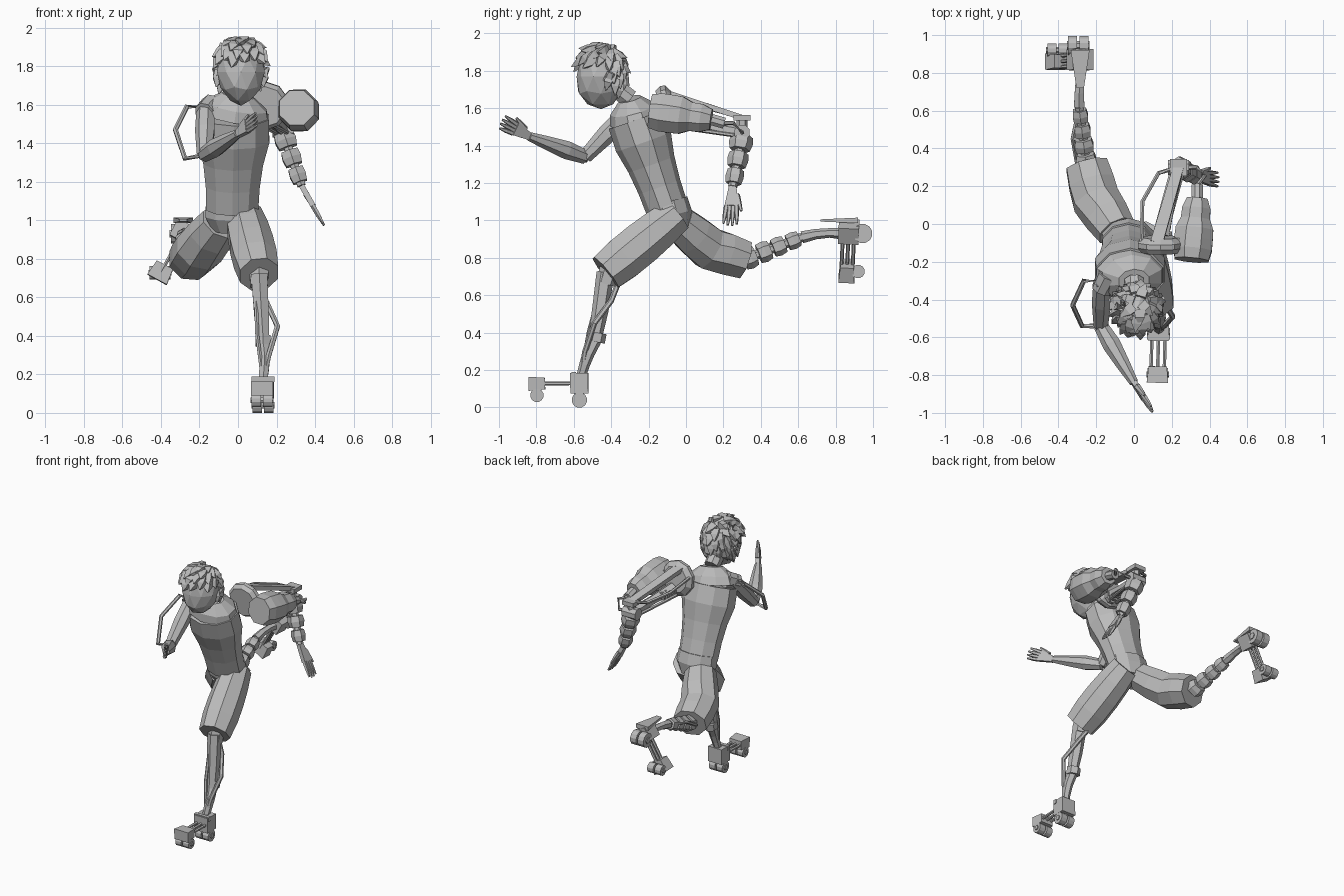
import bpy, bmesh, math
from math import pi, cos, sin
from mathutils import Vector

old_cube = bpy.data.objects.get("Cube")
if old_cube:
    bpy.data.objects.remove(old_cube, do_unlink=True)

shade = .5
grey = bpy.data.materials.new("plain_grey")
grey.use_nodes = True
grey.diffuse_color = (shade, shade, shade, 1)
grey.node_tree.nodes["Principled BSDF"].inputs["Base Color"].default_value = grey.diffuse_color


def at(x, y, z):
    return Vector((x, y, z))


def finish(name, bm):
    bmesh.ops.recalc_face_normals(bm, faces=bm.faces)
    mesh = bpy.data.meshes.new(name)
    bm.to_mesh(mesh)
    bm.free()
    mesh.materials.append(grey)
    bpy.context.collection.objects.link(bpy.data.objects.new(name, mesh))


def along(path, t):
    """Point at fraction t of a path, counted evenly by its joints."""
    place = t * (len(path) - 1)
    index = min(int(place), len(path) - 2)
    return path[index].lerp(path[index + 1], place - index)


def add_limb(bm, path, widths, flat=1, sides=8):
    """Loft along a path; the half widths are spread evenly over it."""
    last = len(widths) - 1
    points = [along(path, i / last) for i in range(last + 1)]
    loops = []
    for i, width in enumerate(widths):
        tangent = (points[min(i + 1, last)] - points[max(i - 1, 0)]).normalized()
        across = at(0, 0, 1) if abs(tangent.x) > .9 else at(1, 0, 0)
        across = (across - tangent * across.dot(tangent)).normalized()
        depth = tangent.cross(across) * flat
        radius = width / cos(pi / sides)
        loops.append([])
        for j in range(sides):
            angle = (j + .5) * 2 * pi / sides
            offset = across * cos(angle) + depth * sin(angle)
            loops[-1].append(bm.verts.new(points[i] + offset * radius))
    for low, high in zip(loops, loops[1:]):
        for j in range(sides):
            bm.faces.new((low[j - 1], low[j], high[j], high[j - 1]))
    bm.faces.new(loops[0])
    bm.faces.new(loops[-1])


def limb(name, path, widths, flat=1, sides=8):
    bm = bmesh.new()
    add_limb(bm, path, widths, flat, sides)
    finish(name, bm)


def rod(name, path, radius=.01, sides=6):
    limb(name, path, [radius] * len(path), sides=sides)


def block(name, centre, size):
    bm = bmesh.new()
    bmesh.ops.create_cube(bm, size=1)
    bmesh.ops.scale(bm, vec=size, verts=bm.verts)
    bmesh.ops.translate(bm, vec=centre, verts=bm.verts)
    finish(name, bm)


def wheels(name, centre, radius):
    # Pair of wheels sharing an axle
    tread, axle = at(.024, 0, 0), at(.06, 0, 0)
    for side, offset in (("left", at(.03, 0, 0)), ("right", at(-.03, 0, 0))):
        hub = centre + offset
        rod(f"{name}_{side}", [hub - tread, hub + tread], radius, sides=12)
    rod(f"{name}_axle", [centre - axle, centre + axle], radius * .4)


def segments(name, start, end, count, thick, thin):
    # Row of boxy armour segments around a core
    for i in range(count):
        width = thick + (thin - thick) * i / count
        piece = [start.lerp(end, (i + part) / count) for part in (0, .4, .8)]
        limb(f"{name}_segment_{i + 1}", piece, [width * .9, width, width * .85], sides=6)
    rod(f"{name}_core", [start, end], thin * .6)


def hand(name, wrist, tip, spread):
    # Flat palm, four fanned fingers and a thumb
    reach = tip - wrist
    side = (spread - reach * spread.dot(reach) / reach.length_squared).normalized()
    normal = reach.normalized().cross(side)
    bm = bmesh.new()
    corners = []
    for part, width in ((0, .02), (.5, .036)):
        for a in (-width, width):
            for b in (-.014, .014):
                corners.append(bm.verts.new(wrist + reach * part + side * a + normal * b))
    bmesh.ops.convex_hull(bm, input=corners)
    for finger in (-1.5, -.5, .5, 1.5):
        knuckle = wrist + reach * .5 + side * finger * .018
        end = tip + side * finger * .024 - reach * abs(finger) * .04
        add_limb(bm, [knuckle, end], [.011, .01, .005], sides=5)
    base = wrist + reach * .2 + side * .025
    end = base + reach * .4 + side * .03
    add_limb(bm, [base, end], [.014, .011, .006], sides=5)
    finish(name, bm)


# Joints of the running pose
waist, chest, throat = at(-.03, -.1, 1.06), at(-.02, -.27, 1.54), at(0, -.3, 1.65)
skull = at(.015, -.455, 1.77)
left_hip, left_knee, left_ankle = at(.03, -.05, 1.03), at(.11, -.43, .72), at(.13, -.56, .17)
right_hip, right_knee, right_ankle = at(-.09, -.04, .99), at(-.25, .31, .79), at(-.28, .84, .93)
right_shoulder, right_elbow = at(-.165, -.3, 1.59), at(-.175, -.54, 1.34)
right_wrist, right_fingertip = at(0, -.84, 1.45), at(.1, -.99, 1.53)
left_shoulder, left_elbow = at(.14, -.1, 1.6), at(.235, .3, 1.47)
left_wrist, left_fingertip = at(.33, .25, 1.18), at(.45, .235, .97)

# Torso, neck and waist
limb("torso", [waist, chest], [.135, .14, .155, .185, .18], flat=.8, sides=10)
limb("shoulder_slope", [chest, throat], [.18, .16, .08], flat=.75, sides=10)
limb("neck", [throat, skull], [.05, .05])
limb("pelvis", [at(-.03, -.06, .95), waist + at(0, 0, .04)], [.1, .14, .135], flat=.78, sides=10)

# Shorts
limb("left_shorts_leg", [left_hip, left_knee], [.09, .105, .112, .112, .1], flat=1.03)
limb("right_shorts_leg", [right_hip, at(-.2, .125, .85), right_knee],
     [.1, .115, .122, .12, .11], flat=.92)

# Head: faceted skull narrowing to the jaw, fuller towards the face
bm = bmesh.new()
bmesh.ops.create_icosphere(bm, subdivisions=2, radius=1)
for vert in bm.verts:
    x, y, z = vert.co
    jaw = 1 - max(0, -z - .2) * .3
    face = 1.1 if z < 0 and y < 0 else 1
    vert.co = skull + at(x * jaw * .13, y * face * .13, z * .175)
finish("head", bm)
for name, side in (("left_ear", 1), ("right_ear", -1)):
    lobe = skull + at(side * .12, .035, -.03)
    limb(name, [lobe, lobe + at(side * .02, .02, .05)], [.012, .009], flat=2, sides=5)

# Hair: overlapping pointed locks lying close, sweeping away from the crown
bm = bmesh.new()
crown = at(.1, .35, .93)
locks = 130
for i in range(locks):
    height = 1 - (2 * i + 1) / locks
    turn = i * pi * (3 - math.sqrt(5))
    ring = math.sqrt(1 - height * height)
    out = at(cos(turn) * ring, sin(turn) * ring, height)
    if height > .52 or (out.y > .3 and height > -.25):
        flow = out - crown
        flow = (flow - out * flow.dot(out)).normalized()
        root = skull + at(out.x * .115, out.y * .118, out.z * .16)
        bend = root + flow * .04 + out * .006
        tip = root + flow * .085 + out * (i % 3) * .01
        add_limb(bm, [root, bend, tip], [.028, .026, .002], flat=.8, sides=4)
finish("hair", bm)

# Right arm, reaching forward
limb("right_shoulder", [right_shoulder + at(.03, .03, .01), right_shoulder + at(-.01, -.05, -.03)],
     [.055, .05])
limb("right_upper_arm", [right_shoulder, right_elbow], [.045, .048, .035], sides=7)
limb("right_forearm", [right_elbow, right_wrist], [.035, .045, .035, .022], sides=7)
hand("right_hand", right_wrist, right_fingertip, at(0, .3, 1))
rod("right_arm_loop", [right_shoulder, right_shoulder + at(-.1, 0, 0), at(-.325, -.43, 1.47),
                       right_elbow + at(-.1, 0, -.02), right_elbow], .012)

# Left shoulder plate and stacked joint discs
limb("shoulder_plate", [left_shoulder + at(0, -.05, -.01), left_shoulder + at(0, .03, 0)],
     [.1, .12, .12, .09], sides=10)
disc_step = at(0, .035, 0)
for i in range(4):
    disc = left_shoulder + at(.02, .04, -.08) + disc_step * i
    rod(f"shoulder_disc_{i + 1}", [disc, disc + disc_step * .6], .042 - i * .005, sides=8)

# Canister with nozzle and hose
canister_front, canister_back = at(.305, -.19, 1.585), at(.335, .135, 1.54)
limb("canister", [canister_front, canister_back], [.09, .102, .102, .1, .077, .075, .055])
nozzle = canister_back + at(0, .07, -.02)
rod("canister_nozzle", [canister_back, nozzle], .03, sides=8)
rod("canister_hose", [nozzle, nozzle + at(.04, .05, 0), left_elbow + at(.1, 0, 0), left_elbow])
block("canister_mount", left_shoulder + at(.08, 0, 0), (.12, .05, .08))

# Left upper arm: beam, bone, rods and side loop
elbow_top = left_elbow + at(0, 0, .08)
limb("upper_arm_beam", [left_shoulder + at(-.02, 0, .08), elbow_top], [.033, .028], flat=.5, sides=4)
limb("upper_arm_bone", [left_shoulder + at(.01, .04, -.06), left_elbow], [.035, .027, .03], sides=6)
for side in (-.03, .03):
    rod("upper_arm_rod", [left_shoulder + at(side, .05, -.1), left_elbow + at(side, 0, -.02)])
rod("upper_arm_loop", [left_shoulder + at(-.1, 0, .03), at(.045, .12, 1.6),
                       at(.13, .27, 1.56), elbow_top])
block("elbow_cap", elbow_top, (.09, .09, .03))
rod("elbow_post", [elbow_top, left_elbow], .025)
elbow_half = at(.055, 0, 0)
rod("elbow_joint", [left_elbow - elbow_half, left_elbow + elbow_half], .04, sides=8)

# Left forearm and hand
segments("left_forearm", left_elbow - at(0, 0, .02), left_wrist, 3, .056, .036)
hand("left_hand", left_wrist, left_fingertip, at(0, 1, 0))

# Left lower leg, standing
left_collar = at(.13, -.48, .37)
limb("left_knee_joint", [left_knee + at(0, .03, .04), left_knee + at(0, 0, -.06)], [.05, .045], sides=6)
limb("left_shin", [left_knee, left_collar, at(.14, -.53, .27), left_ankle],
     [.042, .038, .03, .028, .025, .022], sides=6)
limb("left_shin_collar", [left_collar + at(0, .01, .03), left_collar - at(0, 0, .02)], [.04, .04], sides=6)
rod("left_shin_strut", [left_knee + at(-.02, .07, -.05), at(.15, -.4, .57), at(.205, -.49, .45),
                        at(.16, -.54, .3), left_ankle], .013)
rod("left_shin_piston", [left_knee - at(.02, .02, .06), at(.1, -.52, .4), left_ankle])


def skate(name, heel, heel_wheel, toe, toe_wheel, fan, wheel_radius, toe_flat):
    # Heel block, three link rods and toe block on wheels, set along the foot
    ahead = (toe - heel).normalized() * .048
    limb(f"{name}_heel_block", [heel - ahead, heel + ahead], [.055, .055], sides=4)
    wheels(f"{name}_heel_wheel", heel_wheel, wheel_radius)
    for offset in (-fan, fan * 0, fan):
        rod(f"{name}_link_rod", [heel + offset, toe + offset], .009)
    limb(f"{name}_toe_block", [toe - ahead * .9, toe + ahead * .9], [.048, .057], toe_flat, 4)
    wheels(f"{name}_toe_wheel", toe_wheel, .035)


# Left foot on the ground, with a fork and an ankle plate
left_heel = at(.13, -.57, .13)
skate("left", left_heel, at(.13, -.57, .04), at(.125, -.797, .127), at(.125, -.797, .065),
      at(.035, 0, 0), .04, .65)
block("left_heel_fork", left_heel - at(0, 0, .06), (.025, .05, .06))
block("left_ankle_plate", left_heel + at(0, -.03, .045), (.12, .025, .03))

# Right lower leg and foot, trailing
right_shin = at(-.29, .62, .91)
segments("right_calf", right_knee, right_shin, 4, .054, .036)
limb("right_ankle", [right_shin, at(-.29, .73, .935), right_ankle], [.028, .024, .022, .028], sides=6)
rod("right_calf_strut", [right_knee - at(.05, 0, 0), at(-.325, .45, .87), right_shin])
right_heel = at(-.285, .87, .94)
skate("right", right_heel, at(-.295, .945, .93), at(-.4, .86, .73), at(-.405, .92, .727),
      at(0, .03, 0), .05, .75)
limb("right_heel_blade", [right_heel + at(0, -.15, .06), right_heel + at(0, .05, .06)],
     [.02, .05], flat=.3, sides=4)
